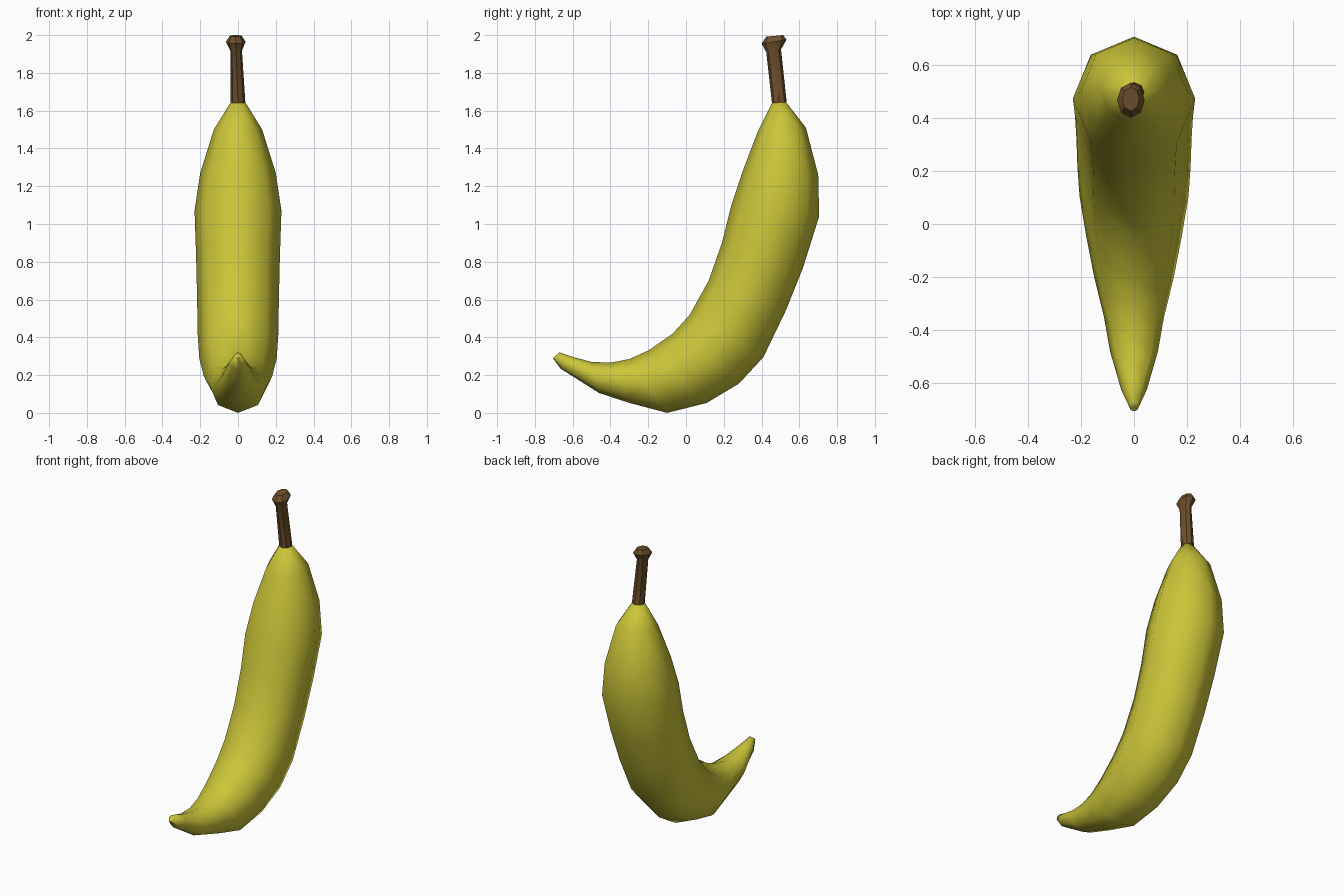
import bpy, bmesh, math
from mathutils import Vector

if "Cube" in bpy.data.objects:
    bpy.data.objects.remove(bpy.data.objects["Cube"])

SIDES = 8


def material(name, color):
    m = bpy.data.materials.new(name)
    m.diffuse_color = (*color, 1)
    m.use_nodes = True
    m.node_tree.nodes["Principled BSDF"].inputs["Base Color"].default_value = m.diffuse_color
    return m


def loft(name, rings, mat, angle):
    """Skin rings given as (x, inner y, inner z, outer y, outer z, half width)."""
    bm = bmesh.new()
    loops = []
    for x, iy, iz, oy, oz, w in rings:
        a, b = Vector((x, iy, iz)), Vector((x, oy, oz))
        mid, half = (a + b) / 2, (b - a) / 2
        loop = []
        for i in range(SIDES):
            t = 2 * math.pi * i / SIDES
            loop.append(bm.verts.new(mid + half * math.cos(t) + Vector((w * math.sin(t), 0, 0))))
        loops.append(loop)
    for a, b in zip(loops, loops[1:]):
        for i in range(SIDES):
            j = (i + 1) % SIDES
            bm.faces.new((a[i], a[j], b[j], b[i]))
    bm.faces.new(loops[0][::-1])
    bm.faces.new(loops[-1])
    bmesh.ops.recalc_face_normals(bm, faces=bm.faces)
    me = bpy.data.meshes.new(name)
    bm.to_mesh(me)
    bm.free()
    me.materials.append(mat)
    ob = bpy.data.objects.new(name, me)
    bpy.context.collection.objects.link(ob)
    bpy.ops.object.select_all(action='DESELECT')
    ob.select_set(True)
    bpy.context.view_layer.objects.active = ob
    bpy.ops.object.shade_smooth_by_angle(angle=math.radians(angle))
    return ob


# Curved fruit, from the pointed tip up to the neck
fruit = [
    (-0.67, 0.32, -0.705, 0.29, 0.018),
    (-0.585, 0.292, -0.665, 0.235, 0.048),
    (-0.50, 0.27, -0.46, 0.105, 0.09),
    (-0.40, 0.266, -0.30, 0.053, 0.113),
    (-0.30, 0.285, -0.10, 0.0, 0.15),
    (-0.20, 0.33, 0.11, 0.053, 0.18),
    (-0.07, 0.42, 0.28, 0.155, 0.205),
    (0.02, 0.52, 0.41, 0.295, 0.213),
    (0.12, 0.70, 0.53, 0.545, 0.217),
    (0.19, 0.90, 0.62, 0.77, 0.222),
    (0.24, 1.10, 0.705, 1.04, 0.23),
    (0.30, 1.28, 0.70, 1.26, 0.20),
    (0.38, 1.49, 0.635, 1.51, 0.128),
    (0.455, 1.64, 0.53, 1.645, 0.04),
]
loft("banana_body", [(0, *r) for r in fruit], material("yellow_peel", (0.6, 0.56, 0.04)), 80)

# Stem with a flared knob on top
stem = [
    (0.0, 0.455, 1.64, 0.533, 1.645, 0.039),
    (-0.01, 0.425, 1.91, 0.503, 1.925, 0.031),
    (-0.012, 0.40, 1.955, 0.532, 1.975, 0.052),
    (-0.012, 0.425, 1.992, 0.515, 2.0, 0.032),
]
loft("stem", stem, material("brown_stem", (0.16, 0.08, 0.025)), 35)
